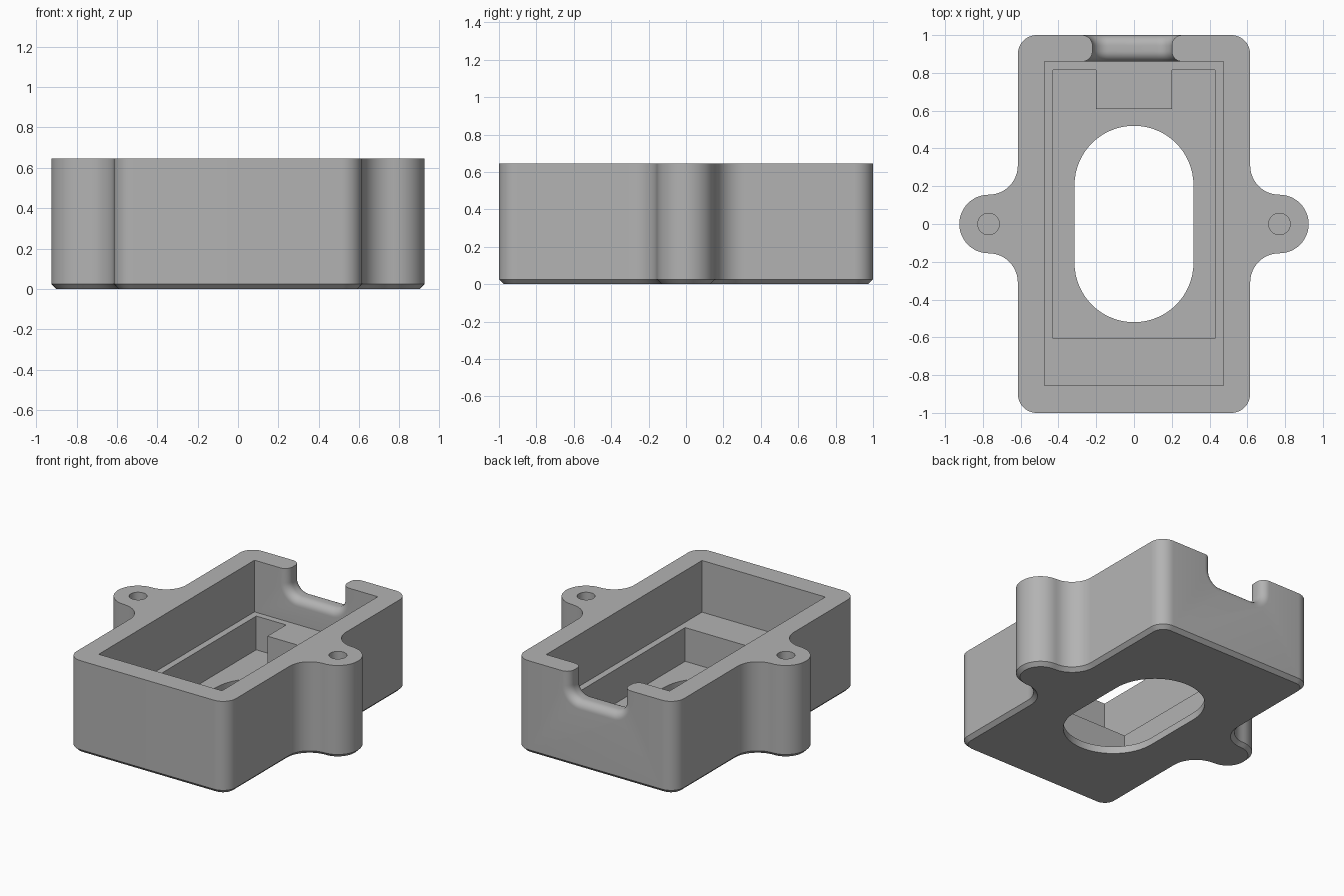
import bpy, bmesh
from math import sin, cos, pi, radians, sqrt

cube = bpy.data.objects.get("Cube")
if cube:
    bpy.data.objects.remove(cube, do_unlink=True)

TOP, LEDGE, FLOOR = 0.645, 0.285, 0.05
CHAMFER = 0.025
EAR_X, EAR_R = 0.77, 0.155

grey = bpy.data.materials.new("plain grey")
grey.use_nodes = True
grey.diffuse_color = (0.45, 0.45, 0.45, 1)
grey.node_tree.nodes["Principled BSDF"].inputs["Base Color"].default_value = (0.45, 0.45, 0.45, 1)


def arc(cx, cy, r, a, b, n=12):
    """Points on an arc from angle a to b, in degrees."""
    steps = [radians(a + (b - a) * i / n) for i in range(n + 1)]
    return [(cx + r * cos(t), cy + r * sin(t)) for t in steps]


def loft(name, rings):
    """Closed solid skinned through rings of 3D points."""
    bm = bmesh.new()
    loops = [[bm.verts.new(p) for p in ring] for ring in rings]
    n = len(loops[0])
    for low, high in zip(loops, loops[1:]):
        for i in range(n):
            j = (i + 1) % n
            bm.faces.new((low[i], low[j], high[j], high[i]))
    bm.faces.new(loops[0][::-1])
    bm.faces.new(loops[-1])
    bmesh.ops.recalc_face_normals(bm, faces=bm.faces)
    mesh = bpy.data.meshes.new(name)
    bm.to_mesh(mesh)
    bm.free()
    mesh.materials.append(grey)
    obj = bpy.data.objects.new(name, mesh)
    bpy.context.collection.objects.link(obj)
    return obj


def prism(name, outline, z0, z1):
    return loft(name, [[(x, y, z) for x, y in outline] for z in (z0, z1)])


def rectangle(x, y0, y1):
    return [(-x, y0), (x, y0), (x, y1), (-x, y1)]


def case_outline(inset):
    """Rounded rectangle with a blended screw ear on each side."""
    r = 0.1
    quarter = arc(EAR_X, 0, EAR_R - inset, 0, 90)
    quarter += arc(EAR_X, 2 * EAR_R, EAR_R + inset, 270, 180)[1:]
    quarter += arc(0.615 - r, 1 - r, r - inset, 0, 90)
    half = quarter + [(-x, y) for x, y in reversed(quarter)]
    return half + [(x, -y) for x, y in reversed(half[1:-1])]


def notch_ring(y, grow):
    """U-shaped section of the cable notch, widened by grow."""
    w, bottom, r = 0.21 + grow, TOP - 0.18 - grow, 0.08 + grow
    pts = [(w, 0.8)] + arc(w - r, bottom + r, r, 0, -90)
    pts += arc(r - w, bottom + r, r, 270, 180) + [(-w, 0.8)]
    return [(x - 0.01, y, z) for x, z in pts]


# Case body with a chamfered base
case = loft("case_body", [[(x, y, z) for x, y in case_outline(c)]
                          for z, c in ((0, CHAMFER), (CHAMFER, 0), (TOP, 0))])

# Upper pocket, and lower pocket with a tab left standing at the back
cutters = [prism("upper_pocket", rectangle(0.475, -0.855, 0.86), LEDGE, 0.8)]
tab = [(-0.43, -0.605), (0.43, -0.605), (0.43, 0.815), (0.2, 0.815),
       (0.2, 0.61), (-0.2, 0.61), (-0.2, 0.815), (-0.43, 0.815)]
cutters.append(prism("lower_pocket", tab, FLOOR, 0.4))

# Oval opening through the floor
oval = arc(0, 0.205, 0.315, 0, 180, 32) + arc(0, -0.205, 0.315, 180, 360, 32)
cutters.append(prism("floor_opening", oval, -0.1, 0.2))

# Blind screw holes in the ears
for side in (-1, 1):
    cutters.append(prism("screw_hole", arc(side * EAR_X, 0, 0.057, 0, 348.75, 31), 0.25, 0.8))

# Cable notch with rounded lips on both faces of the back wall
lip = 0.055
rounding = [(lip * (1 - cos(t)), lip * (1 - sin(t)))
            for t in (pi / 2 * i / 8 for i in range(9))]
rings = [notch_ring(0.8, lip)]
rings += [notch_ring(0.86 + d, g) for d, g in rounding]
rings += [notch_ring(1 - d, g) for d, g in reversed(rounding)]
rings += [notch_ring(1.05, lip)]
cutters.append(loft("cable_notch", rings))

# Cut everything out of the case
bpy.context.view_layer.objects.active = case
for cutter in cutters:
    cutter.hide_render = True
    mod = case.modifiers.new("cut", "BOOLEAN")
    mod.operation = "DIFFERENCE"
    mod.solver = "EXACT"
    mod.object = cutter
    bpy.ops.object.modifier_apply(modifier=mod.name)
    bpy.data.objects.remove(cutter, do_unlink=True)

# One colour, smooth curves, crisp edges
case.data.materials.clear()
case.data.materials.append(grey)
for face in case.data.polygons:
    face.material_index = 0
bpy.ops.object.select_all(action="DESELECT")
case.select_set(True)
bpy.ops.object.shade_smooth_by_angle(angle=radians(30))
